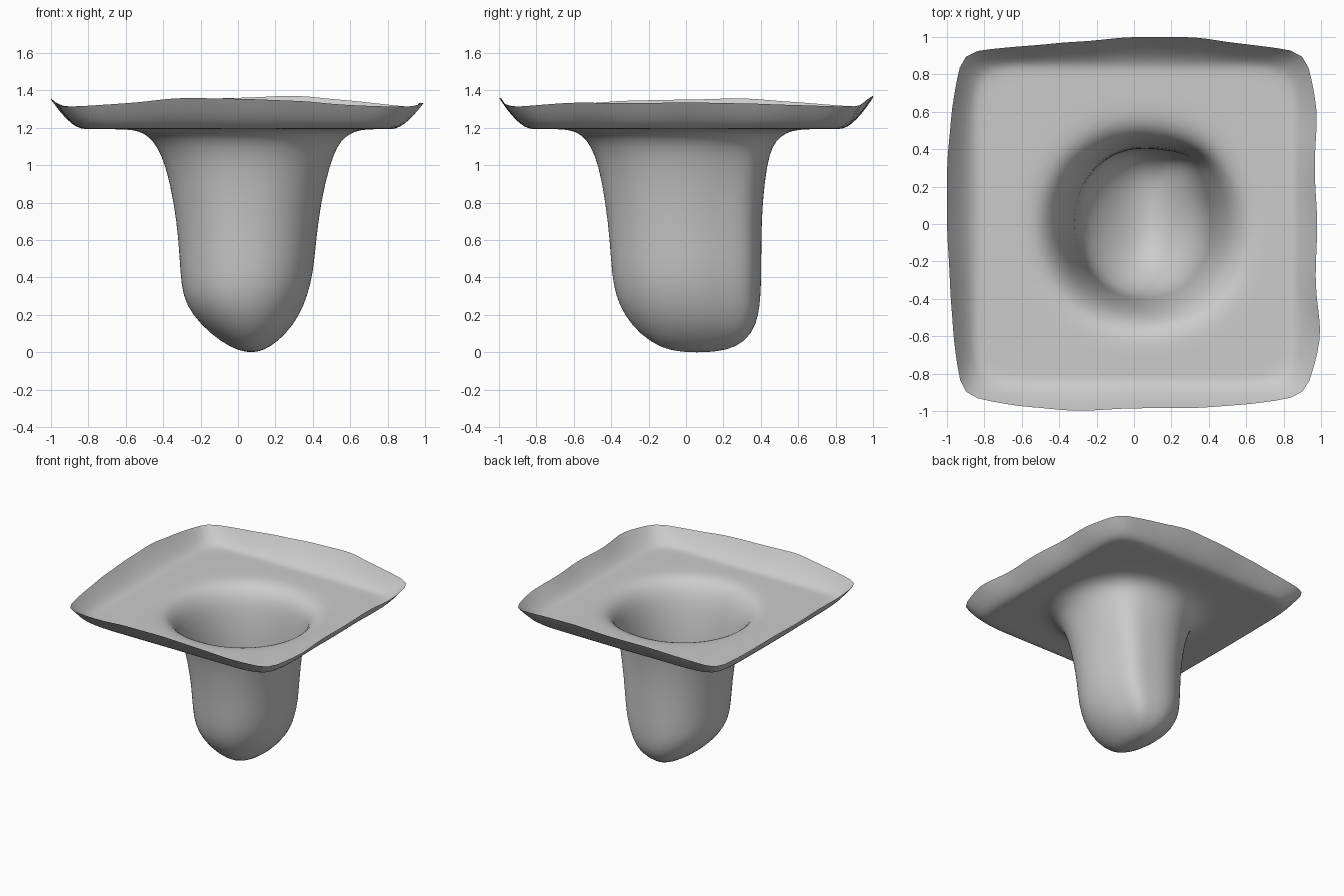
import bpy, bmesh, math

if "Cube" in bpy.data.objects:
    bpy.data.objects.remove(bpy.data.objects["Cube"])

N = 64  # points per ring

# Pit sections: z, left, right, front, back
PIT = [
    (0.004, 0.03, 0.11, -0.04, 0.16), (0.025, -0.04, 0.17, -0.14, 0.27),
    (0.10, -0.15, 0.26, -0.25, 0.355), (0.20, -0.245, 0.33, -0.33, 0.388),
    (0.30, -0.295, 0.37, -0.375, 0.398), (0.42, -0.308, 0.402, -0.397, 0.402),
    (0.60, -0.318, 0.418, -0.407, 0.402), (0.80, -0.342, 0.443, -0.43, 0.408),
    (1.00, -0.387, 0.49, -0.467, 0.432), (1.10, -0.432, 0.53, -0.508, 0.46),
    (1.155, -0.48, 0.575, -0.55, 0.505), (1.183, -0.53, 0.63, -0.60, 0.56),
    (1.192, -0.60, 0.69, -0.66, 0.63),
]
# Rim edges, each sampled along its side from -0.91 to 0.91: distance out and height
STEPS = [-1, -0.66, -0.33, 0, 0.33, 0.66, 1]
EDGE = {
    "right": ([0.92, 1.0, 0.97, 0.98, 0.965, 0.98, 0.92], [1.31, 1.335, 1.33, 1.335, 1.33, 1.32, 1.31]),
    "left": ([0.92, 0.965, 0.985, 1.0, 1.0, 0.975, 0.92], [1.31, 1.325, 1.345, 1.35, 1.357, 1.335, 1.31]),
    "back": ([0.92, 0.95, 0.975, 1.0, 1.0, 0.96, 0.92], [1.31, 1.33, 1.35, 1.36, 1.372, 1.345, 1.31]),
    "front": ([0.92, 0.975, 1.0, 0.985, 0.985, 0.965, 0.92], [1.31, 1.33, 1.36, 1.355, 1.345, 1.32, 1.31]),
}


def sample(vals, t):
    i = max(k for k in range(6) if STEPS[k] <= t + 1e-9)
    f = (t - STEPS[i]) / (STEPS[i + 1] - STEPS[i])
    f = f * f * (3 - 2 * f)
    return vals[i] + (vals[i + 1] - vals[i]) * f


def pit_point(row, a):
    z, l, r, f, b = row
    c, s = math.cos(a), math.sin(a)
    e = 2 / 2.1
    x = math.copysign(abs(c) ** e, c) * (r - l) / 2
    y = math.copysign(abs(s) ** e, s) * (b - f) / 2
    # fuller back right corner, fading towards the mouth
    d = math.degrees(a) - 50
    k = 1 + 0.10 * math.exp(-(d / 18) ** 2) * min(1, max(0.2, (1.2 - z) / 0.3)) * min(1, z / 0.1)
    return (x * k + (l + r) / 2, y * k + (f + b) / 2, z)


def rim_point(a):
    c, s = math.cos(a), math.sin(a)
    m = max(abs(c), abs(s))
    u, v = c / m, s / m
    if abs(u) >= abs(v):
        dist, height = EDGE["right" if u > 0 else "left"]
        d = sample(dist, v)
        return (math.copysign(d, u), v * 0.92, sample(height, v))
    dist, height = EDGE["back" if v > 0 else "front"]
    d = sample(dist, u)
    return (u * 0.92, math.copysign(d, v), sample(height, u))


def flat_point(a, size):
    c, s = math.cos(a), math.sin(a)
    n = (abs(c) ** 14 + abs(s) ** 14) ** (1 / 14)
    return (c / n * size, s / n * size, 1.193)


def mix(p, q, t, z=None):
    r = [p[i] + (q[i] - p[i]) * t for i in range(3)]
    if z is not None:
        r[2] = p[2] + (q[2] - p[2]) * z
    return r


angles = [math.tau * i / N for i in range(N)]
rings = [[pit_point(row, a) for a in angles] for row in PIT]
# Flat sheet between the mouth and the bend
for t in (0.4, 0.8, 1.0):
    rings.append([mix(pit_point(PIT[-1], a), flat_point(a, 0.84), t) for a in angles])
# Turned up border
for t, z in ((0.3, 0.16), (0.65, 0.52), (0.9, 0.86), (1.0, 1.0)):
    rings.append([mix(flat_point(a, 0.84), rim_point(a), t, z) for a in angles])

bm = bmesh.new()
loops = [[bm.verts.new(p) for p in ring] for ring in rings]
tip = bm.verts.new((0.07, 0.06, 0.0))
for i in range(N):
    j = (i + 1) % N
    bm.faces.new((tip, loops[0][i], loops[0][j]))
    for lo, hi in zip(loops, loops[1:]):
        bm.faces.new((lo[i], hi[i], hi[j], lo[j]))
for f in bm.faces:
    f.smooth = True
mesh = bpy.data.meshes.new("pitted_sheet")
bm.to_mesh(mesh)
bm.free()
sheet = bpy.data.objects.new("pitted_sheet", mesh)
bpy.context.collection.objects.link(sheet)

# Soften the surface
sub = sheet.modifiers.new("smooth", "SUBSURF")
sub.levels = sub.render_levels = 1
